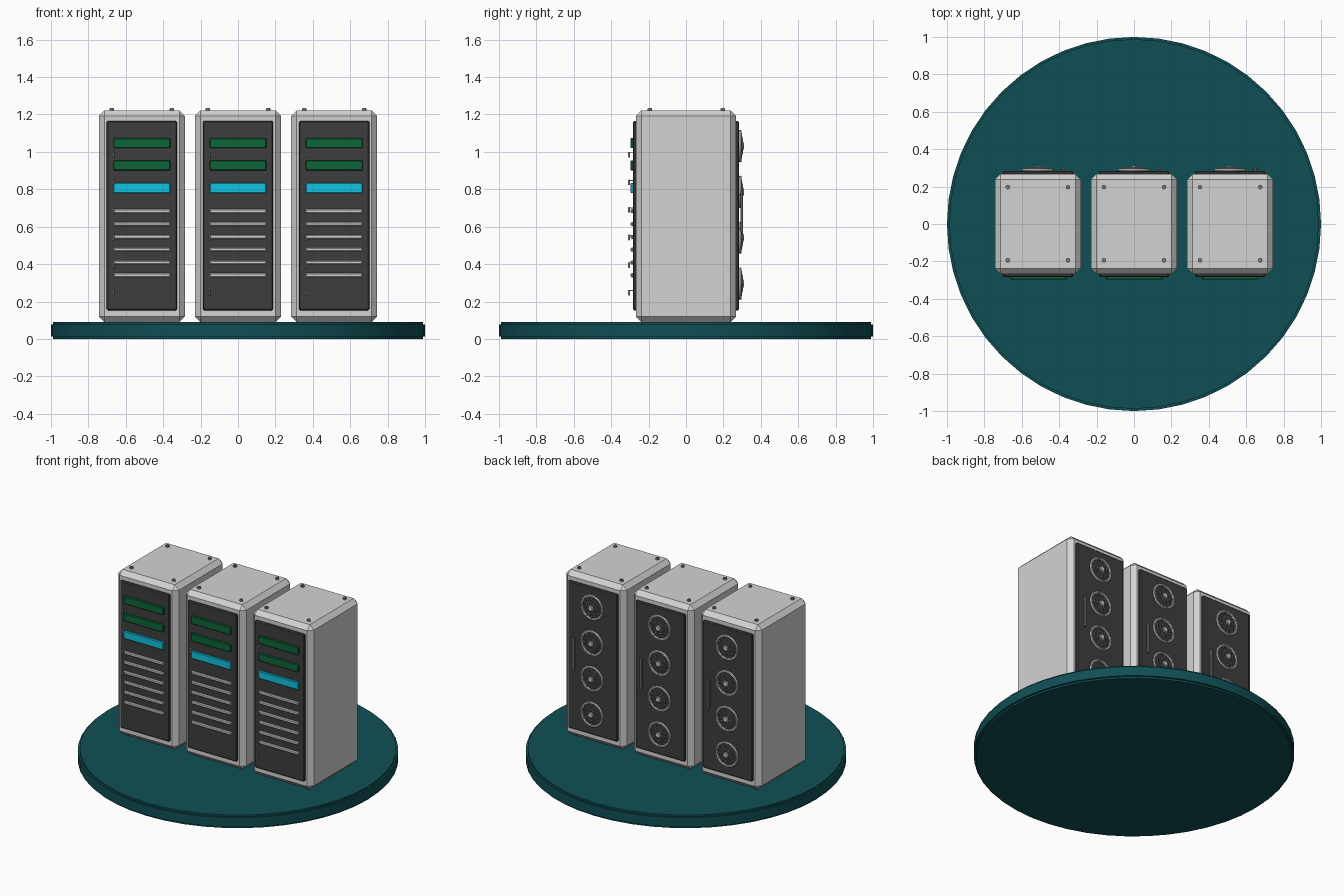
import bpy, bmesh
from math import cos, sin, tau, pi
from mathutils import Matrix, Vector

if "Cube" in bpy.data.objects:
    bpy.data.objects.remove(bpy.data.objects["Cube"], do_unlink=True)


def material(name, r, g, b):
    m = bpy.data.materials.new(name)
    m.use_nodes = True
    m.diffuse_color = (r, g, b, 1)
    m.node_tree.nodes["Principled BSDF"].inputs["Base Color"].default_value = (r, g, b, 1)
    return m


CASE = material("light grey casing", .65, .65, .65)
DARK = material("charcoal panel", .048, .048, .048)
TEAL = material("deep teal", .005, .078, .09)
GREEN = material("dark green", .004, .13, .04)
CYAN = material("bright cyan", .005, .55, .75)
SILVER = material("silver trim", .6, .6, .6)
STEEL = material("grey steel", .2, .2, .2)


def finish(name, bm, mat, smooth=False):
    me = bpy.data.meshes.new(name)
    bmesh.ops.recalc_face_normals(bm, faces=bm.faces)
    bm.to_mesh(me)
    bm.free()
    me.materials.append(mat)
    ob = bpy.data.objects.new(name, me)
    bpy.context.collection.objects.link(ob)
    if smooth:
        bpy.ops.object.select_all(action='DESELECT')
        ob.select_set(True)
        bpy.context.view_layer.objects.active = ob
        bpy.ops.object.shade_smooth_by_angle(angle=pi / 5)
    return ob


def box(name, x, y, z, mat, bevel=0):
    """Box spanning the (low, high) ranges x, y and z, with chamfered edges."""
    bm = bmesh.new()
    bmesh.ops.create_cube(bm, size=1)
    for v in bm.verts:
        v.co = [(lo + hi) / 2 + c * (hi - lo) for c, (lo, hi) in zip(v.co, (x, y, z))]
    if bevel:
        bmesh.ops.bevel(bm, geom=bm.edges[:], offset=bevel, segments=1, affect='EDGES')
    return finish(name, bm, mat)


def cylinder(name, x, y, z, r, mat, sides, bevel):
    bm = bmesh.new()
    bmesh.ops.create_cone(bm, cap_ends=True, segments=sides, radius1=r, radius2=r, depth=z[1] - z[0],
                          matrix=Matrix.Translation((x, y, sum(z) / 2)))
    caps = [e for e in bm.edges if abs(e.verts[0].co.z - e.verts[1].co.z) < .001]
    bmesh.ops.bevel(bm, geom=caps, offset=bevel, segments=2, affect='EDGES')
    return finish(name, bm, mat, True)


def add_ring(bm, radius, wire, depth, sides=28, around=6):
    """Torus lying in the xz plane at the given depth along y."""
    rows = []
    for i in range(sides):
        a = tau * i / sides
        row = []
        for j in range(around):
            b = tau * j / around
            r = radius + wire * cos(b)
            row.append(bm.verts.new((r * cos(a), depth + wire * sin(b), r * sin(a))))
        rows.append(row)
    for i in range(sides):
        p, q = rows[i - 1], rows[i]
        for j in range(around):
            bm.faces.new((p[j - 1], p[j], q[j], q[j - 1]))


def fan_grille():
    """Thick outer ring, domed wire rings, radial spokes and a round hub."""
    bm = bmesh.new()
    add_ring(bm, .079, .008, .006)
    add_ring(bm, .058, .0025, .014, around=4)
    add_ring(bm, .038, .0025, .019, around=4)
    spokes = 12
    for k in range(spokes):
        a = tau * k / spokes
        out = Vector((cos(a), 0, sin(a)))
        start, end = out * .012 + Vector((0, .021, 0)), out * .077 + Vector((0, .009, 0))
        turn = (end - start).to_track_quat('Z', 'Y').to_matrix().to_4x4()
        bmesh.ops.create_cone(bm, cap_ends=True, segments=4, radius1=.003, radius2=.003,
                              depth=(end - start).length,
                              matrix=Matrix.Translation((start + end) / 2) @ turn)
    bmesh.ops.create_cone(bm, cap_ends=True, segments=16, radius1=.02, radius2=.015, depth=.012,
                          matrix=Matrix.Translation((0, .02, 0)) @ Matrix.Rotation(-pi / 2, 4, 'X'))
    return finish("fan_grille", bm, SILVER, True)


# Round base
cylinder("base_disc", 0, 0, (0, .09), 1, TEAL, 48, .012)

# One cabinet, built around x = 0
parts = [box("cabinet_casing", (-.23, .23), (-.268, .268), (.09, 1.222), CASE, .03),
         box("front_panel", (-.188, .188), (-.284, -.25), (.153, 1.165), DARK, .006),
         box("back_panel", (-.188, .188), (.25, .284), (.153, 1.165), DARK, .006)]

# Drive bays on the front
for name, z, mat in (("upper_bay", 1.047, GREEN), ("middle_bay", .928, GREEN), ("lower_bay", .807, CYAN)):
    parts.append(box(name, (-.152, .152), (-.297, -.28), (z - .027, z + .027), mat, .004))

# Vent slats and small latches on the front
for i in range(6):
    z = .683 - i * .0685
    parts.append(box("vent_slat", (-.152, .152), (-.296, -.28), (z - .011, z + .011), SILVER, .005))
    z = .985 - i * .1475
    parts.append(box("front_latch", (-.155, -.147), (-.309, -.299), (z - .015, z + .015), SILVER, .002))
    parts.append(box("latch_stem", (-.153, -.149), (-.3, -.28), (z + .008, z + .013), SILVER))

# Fans and handle on the back
fan = fan_grille()
fan.location = (0, .284, 1.031)
parts.append(fan)
for i in range(1, 4):
    other = fan.copy()
    other.location.z -= .245 * i
    bpy.context.collection.objects.link(other)
    parts.append(other)
parts.append(box("back_handle", (.125, .145), (.292, .304), (.57, .79), STEEL, .003))
for z in (.585, .765):
    parts.append(box("handle_mount", (.13, .14), (.28, .295), (z, z + .01), STEEL))

# Studs on the roof
for x in (-.161, .161):
    for y in (-.194, .197):
        parts.append(cylinder("roof_stud", x, y, (1.21, 1.235), .012, STEEL, 12, .003))

# Row of three cabinets sharing the same meshes
for shift in (-.514, .514):
    for part in parts:
        twin = part.copy()
        twin.location.x += shift
        bpy.context.collection.objects.link(twin)
